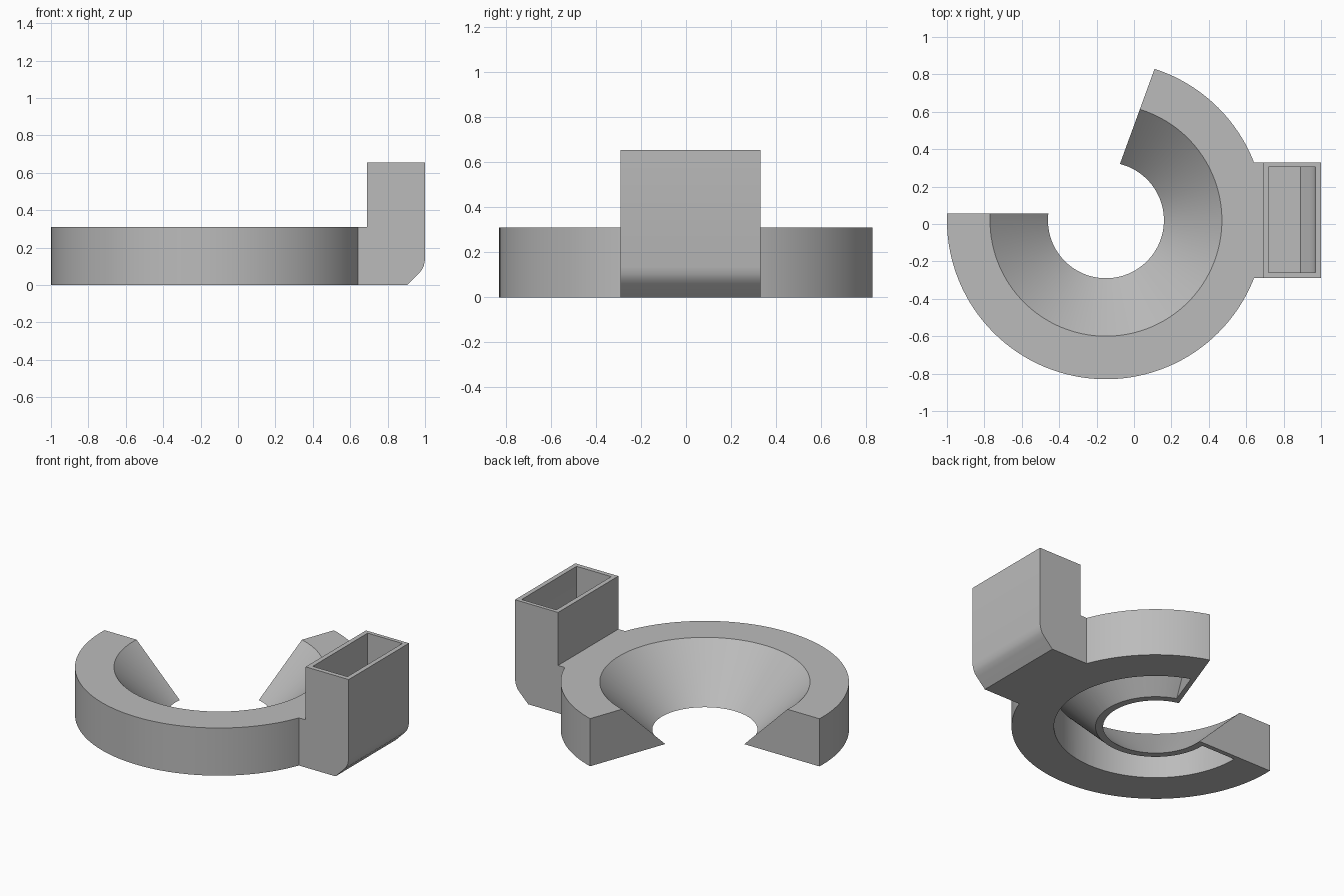
import bpy, bmesh, math
from mathutils import Vector

cube = bpy.data.objects.get("Cube")
if cube:
    bpy.data.objects.remove(cube, do_unlink=True)

CENTER = Vector((-0.15, 0.02, 0))
SEGMENTS = 128

grey = bpy.data.materials.new("plain_grey")
grey.use_nodes = True
COLOR = (0.5, 0.5, 0.5, 1)
grey.diffuse_color = COLOR
grey.node_tree.nodes["Principled BSDF"].inputs["Base Color"].default_value = COLOR


def finish(name, bm):
    bmesh.ops.recalc_face_normals(bm, faces=bm.faces)
    mesh = bpy.data.meshes.new(name)
    bm.to_mesh(mesh)
    bm.free()
    mesh.materials.append(grey)
    obj = bpy.data.objects.new(name, mesh)
    bpy.context.collection.objects.link(obj)
    return obj


def revolve(name, profile):
    """Closed ring swept from (radius, height) points."""
    bm = bmesh.new()
    loops = []
    for i in range(SEGMENTS):
        a = math.tau * i / SEGMENTS
        loops.append([bm.verts.new(CENTER + Vector((r * math.cos(a), r * math.sin(a), z)))
                      for r, z in profile])
    n = len(profile)
    for i in range(SEGMENTS):
        p, q = loops[i], loops[(i + 1) % SEGMENTS]
        for j in range(n):
            k = (j + 1) % n
            bm.faces.new((p[j], q[j], q[k], p[k]))
    return finish(name, bm)


def extrude(name, points, offset):
    """Prism from a flat outline of 3D points."""
    bm = bmesh.new()
    face = bm.faces.new([bm.verts.new(p) for p in points])
    result = bmesh.ops.extrude_face_region(bm, geom=[face])
    verts = [v for v in result["geom"] if isinstance(v, bmesh.types.BMVert)]
    bmesh.ops.translate(bm, verts=verts, vec=offset)
    return finish(name, bm)


def wedge(name, grow):
    """Open sector between the ring ends, grown sideways by a wall thickness."""
    shift = grow / math.sin(math.radians(55))
    bisector = math.radians(125)
    apex = Vector((-0.172, 0.055, -1)) - shift * Vector((math.cos(bisector), math.sin(bisector), 0))
    rim = [apex + 3 * Vector((math.cos(math.radians(a)), math.sin(math.radians(a)), 0))
           for a in (70, 125, 180)]
    return extrude(name, [apex] + rim, (0, 0, 3))


def combine(target, tool, operation):
    mod = target.modifiers.new("combine", "BOOLEAN")
    mod.operation = operation
    mod.solver = "EXACT"
    mod.object = tool
    bpy.ops.object.select_all(action="DESELECT")
    bpy.context.view_layer.objects.active = target
    target.select_set(True)
    bpy.ops.object.modifier_apply(modifier=mod.name)
    bpy.data.objects.remove(tool, do_unlink=True)


# Open ring with a funnel-shaped inner face
ring = revolve("funnel_ring", [(0.31, 0), (0.85, 0), (0.85, 0.31), (0.62, 0.31)])
combine(ring, wedge("ring_gap", 0), "DIFFERENCE")

# Hollow under the funnel, closed by thin walls at both ends
groove = revolve("underside_groove", [(0.335, -0.02), (0.6, -0.02), (0.6, 0.245)])
combine(groove, wedge("groove_gap", 0.03), "DIFFERENCE")
combine(ring, groove, "DIFFERENCE")

# Upright box with a rounded lower edge, joined to the ring
corner = [(0.905, 0), (0.965, 0.06), (0.982, 0.079), (0.993, 0.102), (1, 0.135)]
outline = [(0.6, 0)] + corner + [(1, 0.655), (0.69, 0.655), (0.69, 0.31), (0.6, 0.31)]
box = extrude("side_box", [(x, -0.29, z) for x, z in outline], (0, 0.62, 0))
inner = [(0.72, 0.03), (0.89, 0.03), (0.94, 0.08), (0.96, 0.105), (0.97, 0.14),
         (0.97, 0.8), (0.72, 0.8)]
pocket = extrude("box_pocket", [(x, -0.26, z) for x, z in inner], (0, 0.565, 0))
combine(box, pocket, "DIFFERENCE")
combine(ring, box, "UNION")

ring.name = "funnel_ring_with_box"
bpy.ops.object.shade_smooth_by_angle(angle=math.radians(30))
